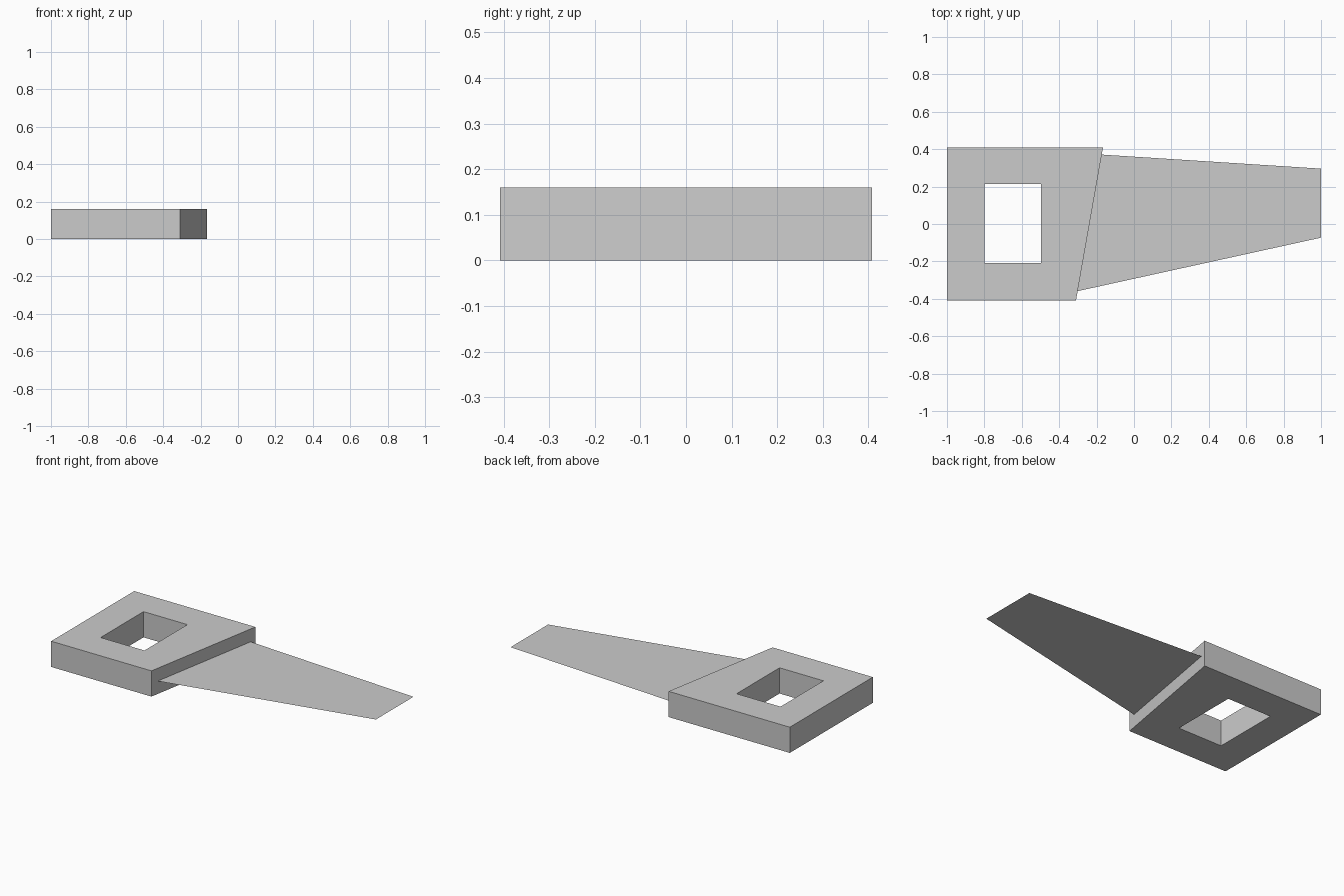
import bpy
import bmesh

cube = bpy.data.objects.get("Cube")
if cube:
    bpy.data.objects.remove(cube, do_unlink=True)

grey = bpy.data.materials.new("plain grey")
grey.use_nodes = True
colour = (0.6, 0.6, 0.6, 1)
grey.diffuse_color = colour
grey.node_tree.nodes["Principled BSDF"].inputs["Base Color"].default_value = colour


def add_object(name, bm):
    bm.normal_update()
    mesh = bpy.data.meshes.new(name)
    bm.to_mesh(mesh)
    bm.free()
    mesh.materials.append(grey)
    obj = bpy.data.objects.new(name, mesh)
    bpy.context.collection.objects.link(obj)
    return obj


def ring(bm, outline, z):
    return [bm.verts.new((x, y, z)) for x, y in outline]


# Handle: slanted block with a rectangular grip hole
THICKNESS = 0.16
outer = [(-1, -0.408), (-0.31, -0.408), (-0.166, 0.408), (-1, 0.408)]
hole = [(-0.8, -0.208), (-0.498, -0.208), (-0.498, 0.214), (-0.8, 0.214)]

bm = bmesh.new()
outer_low, outer_top = ring(bm, outer, 0), ring(bm, outer, THICKNESS)
hole_low, hole_top = ring(bm, hole, 0), ring(bm, hole, THICKNESS)
for i in range(4):
    j = (i + 1) % 4
    for a, b in ((outer_low, outer_top), (outer_top, hole_top),
                 (hole_top, hole_low), (hole_low, outer_low)):
        bm.faces.new((a[i], a[j], b[j], b[i]))
bmesh.ops.recalc_face_normals(bm, faces=bm.faces)
add_object("handle", bm)

# Blade: thin tapering sheet at half the handle's height
blade = [(-0.302, -0.359), (1, -0.073), (1, 0.296), (-0.173, 0.371)]
bm = bmesh.new()
bm.faces.new(ring(bm, blade, THICKNESS / 2))
add_object("blade", bm)
